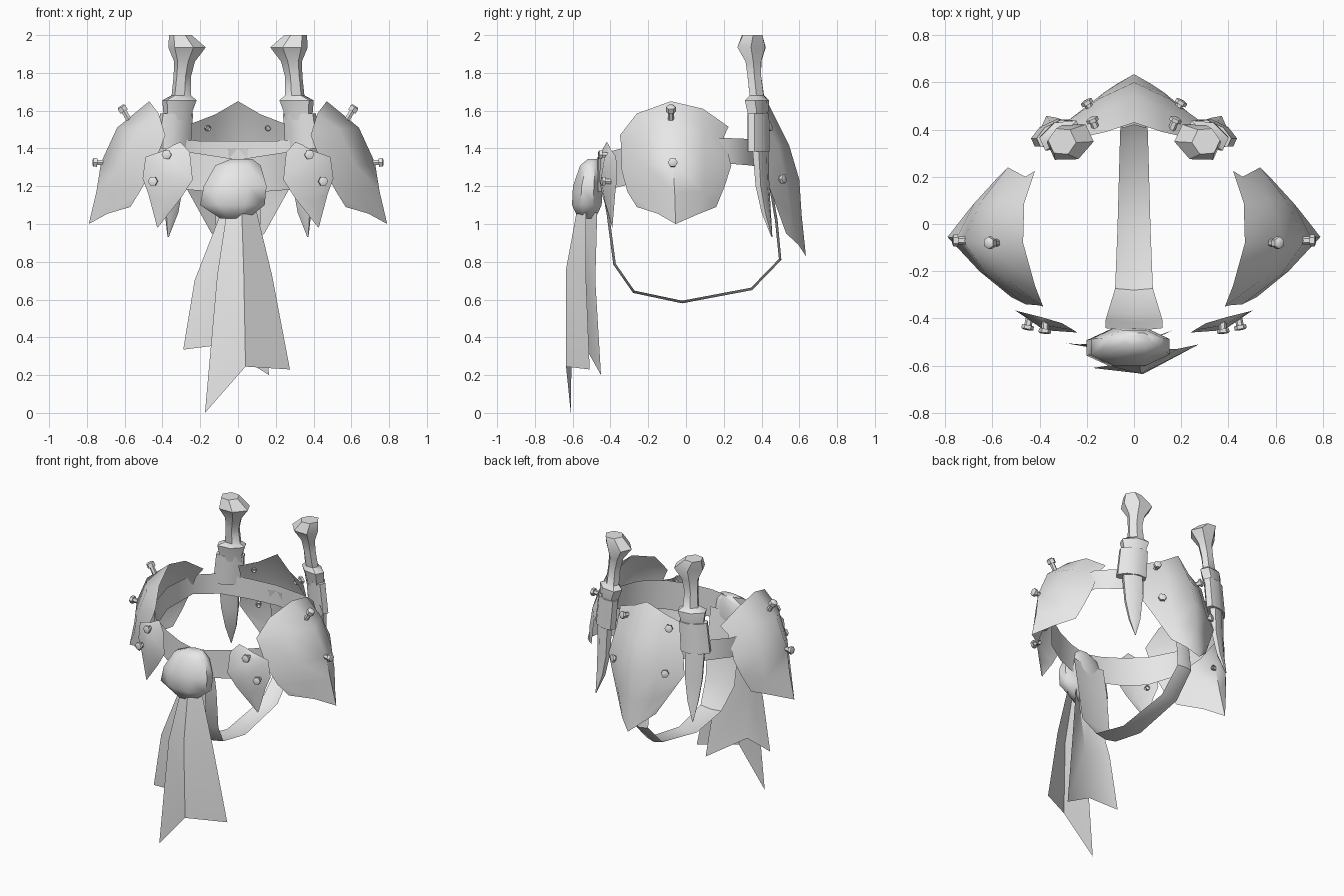
import bpy, bmesh, math
from mathutils import Vector, Matrix

grey = bpy.data.materials.new("light_grey")
grey.diffuse_color = (0.8, 0.8, 0.8, 1)


def make(name, verts, faces, smooth=40):
    me = bpy.data.meshes.new(name)
    me.from_pydata([tuple(v) for v in verts], [], faces)
    bm = bmesh.new()
    bm.from_mesh(me)
    bmesh.ops.remove_doubles(bm, verts=bm.verts, dist=0.0005)
    bmesh.ops.recalc_face_normals(bm, faces=bm.faces)
    bm.to_mesh(me)
    bm.free()
    me.materials.append(grey)
    ob = bpy.data.objects.new(name, me)
    bpy.context.collection.objects.link(ob)
    bpy.ops.object.select_all(action='DESELECT')
    ob.select_set(True)
    bpy.context.view_layer.objects.active = ob
    bpy.ops.object.shade_smooth_by_angle(angle=math.radians(smooth))
    return ob


def sheet(name, rows, side=1, smooth=40):
    """Patch through equal-length rows of points."""
    n = len(rows[0])
    verts = [(p[0] * side, p[1], p[2]) for r in rows for p in r]
    faces = [(i * n + j, i * n + j + 1, (i + 1) * n + j + 1, (i + 1) * n + j)
             for i in range(len(rows) - 1) for j in range(n - 1)]
    return make(name, verts, faces, smooth)


def loft(name, rings, sides, turn=0.0, side=1, smooth=40):
    """Closed solid through elliptical rings (x, y, z, half width, half depth)."""
    verts, c, s = [], math.cos(turn), math.sin(turn)
    for x, y, z, a, b in rings:
        for k in range(sides):
            t = 2 * math.pi * (k + 0.5) / sides
            u, v = a * math.cos(t), b * math.sin(t)
            verts.append(((x + u * c - v * s) * side, y + u * s + v * c, z))
    faces = [(i * sides + k, i * sides + (k + 1) % sides,
              (i + 1) * sides + (k + 1) % sides, (i + 1) * sides + k)
             for i in range(len(rings) - 1) for k in range(sides)]
    last = (len(rings) - 1) * sides
    faces += [tuple(range(sides)), tuple(range(last, last + sides))]
    return make(name, verts, faces, smooth)


def stud(name, pos, direction, length, side):
    """Thin shank with a wider head."""
    rot = Vector(direction).to_track_quat('Z', 'Y').to_matrix()
    prof = [(-0.02, 0.016), (length * 0.5, 0.016), (length * 0.5, 0.026),
            (length * 0.9, 0.026), (length, 0.016)]
    verts = []
    for h, r in prof:
        for k in range(6):
            a = k * math.pi / 3
            p = Vector(pos) + rot @ Vector((r * math.cos(a), r * math.sin(a), h))
            verts.append((p.x * side, p.y, p.z))
    faces = [(i * 6 + k, i * 6 + (k + 1) % 6, i * 6 + 6 + (k + 1) % 6, i * 6 + 6 + k)
             for i in range(4) for k in range(6)] + [tuple(range(24, 30))]
    make(name, verts, faces)


def mirrored(half):
    """Full row from a centre-to-side half row."""
    return [(-x, y, z) for x, y, z in half[:0:-1]] + half


# Belt: closed band, higher at the back
half = [(0, -.475, 1.17, 1.34), (.12, -.465, 1.17, 1.36), (.25, -.42, 1.18, 1.38),
        (.39, -.34, 1.2, 1.4), (.5, -.2, 1.24, 1.42), (.54, 0, 1.29, 1.44),
        (.5, .22, 1.32, 1.455), (.38, .34, 1.31, 1.45), (.2, .4, 1.3, 1.44),
        (0, .42, 1.3, 1.44)]
loop = half + [(-x, y, a, b) for x, y, a, b in half[-2::-1]]
sheet("belt", [[(x, y, a), (x, y, b)] for x, y, a, b in loop])

# Strap looping underneath, front to back, slightly cambered
path = [(-.455, 1.25, .12), (-.42, 1.05, .12), (-.385, .785, .11), (-.28, .635, .08),
        (-.02, .58, .07), (.35, .65, .06), (.505, .81, .055), (.485, 1.02, .05),
        (.42, 1.4, .05)]
rows = []
for i, (y, z, w) in enumerate(path):
    a, b = path[max(i - 1, 0)], path[min(i + 1, len(path) - 1)]
    d = Vector((b[1] - a[1], -(b[0] - a[0]))).normalized() * 0.014
    rows.append([(-w, y - d.x, z - d.y), (0, y, z), (w, y - d.x, z - d.y)])
sheet("under_strap", rows)

# Back plate: pointed, ridged down the middle
sheet("back_plate", [mirrored(r) for r in (
    [(0, .43, 1.65), (.12, .39, 1.58), (.25, .36, 1.53)],
    [(0, .545, 1.42), (.13, .485, 1.42), (.25, .395, 1.42)],
    [(0, .60, 1.235), (.15, .53, 1.22), (.29, .43, 1.22)],
    [(0, .612, 1.05), (.13, .555, 1.05), (.24, .465, 1.13)],
    [(0, .635, .83), (.07, .595, .89), (.14, .53, .95)])], smooth=60)

# Knot at the front
loft("front_knot", [(.02, -.49, 1.345, .06, .03), (.0, -.505, 1.31, .13, .06),
                    (-.015, -.52, 1.2, .18, .085), (-.03, -.525, 1.1, .185, .085),
                    (-.02, -.525, 1.03, .08, .05)], 8, smooth=60)

# Hanging cloth: front tail and rear tail
sheet("front_cloth", [
    [(-.06, -.54, 1.06), (.02, -.58, 1.06), (.10, -.53, 1.06)],
    [(-.11, -.6, .73), (.03, -.635, .76), (.18, -.53, .73)],
    [(-.175, -.61, .0), (.04, -.635, .245), (.275, -.51, .23)]])
sheet("rear_cloth", [
    [(-.09, -.5, 1.06), (0, -.54, 1.06), (.08, -.47, 1.06)],
    [(-.23, -.51, .70), (-.07, -.56, .72), (.1, -.48, .7)],
    [(-.29, -.505, .335), (-.09, -.54, .36), (.165, -.45, .2)]])

for side, tag in ((-1, "left"), (1, "right")):
    # Hip plate: flares outward toward a pointed lower edge
    sheet("hip_plate_" + tag, [
        [(.385, -.35, 1.47), (.42, -.26, 1.585), (.47, -.08, 1.65),
         (.465, .09, 1.61), (.42, .225, 1.515)],
        [(.40, -.345, 1.43), (.535, -.24, 1.5), (.64, -.08, 1.51),
         (.57, .1, 1.49), (.46, .20, 1.46)],
        [(.46, -.34, 1.28), (.62, -.22, 1.31), (.725, -.07, 1.325),
         (.645, .10, 1.31), (.535, .24, 1.31)],
        [(.52, -.31, 1.17), (.655, -.2, 1.17), (.75, -.06, 1.17),
         (.675, .09, 1.17), (.57, .205, 1.2)],
        [(.57, -.26, 1.09), (.69, -.15, 1.055), (.79, -.055, 1.0),
         (.70, .06, 1.05), (.61, .16, 1.09)]], side, 60)

    # Small front plate: leaf shape ending in a point
    sheet("front_plate_" + tag, [
        [(.39, -.395, 1.39), (.34, -.41, 1.42), (.305, -.42, 1.435)],
        [(.49, -.37, 1.355), (.38, -.43, 1.36), (.255, -.45, 1.38)],
        [(.505, -.365, 1.24), (.38, -.45, 1.24), (.24, -.46, 1.235)],
        [(.475, -.375, 1.16), (.39, -.43, 1.12), (.30, -.44, 1.14)],
        [(.43, -.39, .99), (.425, -.39, .98), (.41, -.395, 1.0)]], side)

    # Studs on every plate
    stud("hip_stud_upper_" + tag, (.585, -.08, 1.565), (.5, 0, .85), .07, side)
    stud("hip_stud_lower_" + tag, (.72, -.07, 1.325), (1, 0, .02), .05, side)
    stud("front_stud_upper_" + tag, (.375, -.425, 1.365), (.1, -1, .05), .04, side)
    stud("front_stud_lower_" + tag, (.445, -.41, 1.225), (.2, -1, .05), .04, side)
    stud("back_stud_upper_" + tag, (.165, .415, 1.51), (.4, .9, .2), .04, side)
    stud("back_stud_lower_" + tag, (.185, .49, 1.235), (.5, .85, .1), .04, side)

    # Dagger: flared pommel, grip and guard
    loft("dagger_handle_" + tag, [
        (.305, .35, 2.0, .06, .06), (.27, .347, 1.935, .105, .08),
        (.283, .357, 1.86, .058, .045), (.295, .362, 1.78, .048, .04),
        (.30, .375, 1.68, .055, .04), (.31, .375, 1.655, .1, .06),
        (.318, .38, 1.6, .085, .055), (.32, .38, 1.55, .08, .045)],
        6, -.44, side)
    # Sheath collar
    loft("sheath_collar_" + tag, [
        (.325, .383, 1.585, .095, .05), (.345, .385, 1.385, .1, .05)],
        8, -.44, side)
    # Curved blade case tapering to the tip
    loft("blade_case_" + tag, [
        (.335, .385, 1.5, .075, .035), (.345, .395, 1.38, .07, .035),
        (.345, .405, 1.2, .062, .03), (.352, .425, 1.06, .04, .022),
        (.37, .455, .93, .003, .003)], 6, -.44, side)
